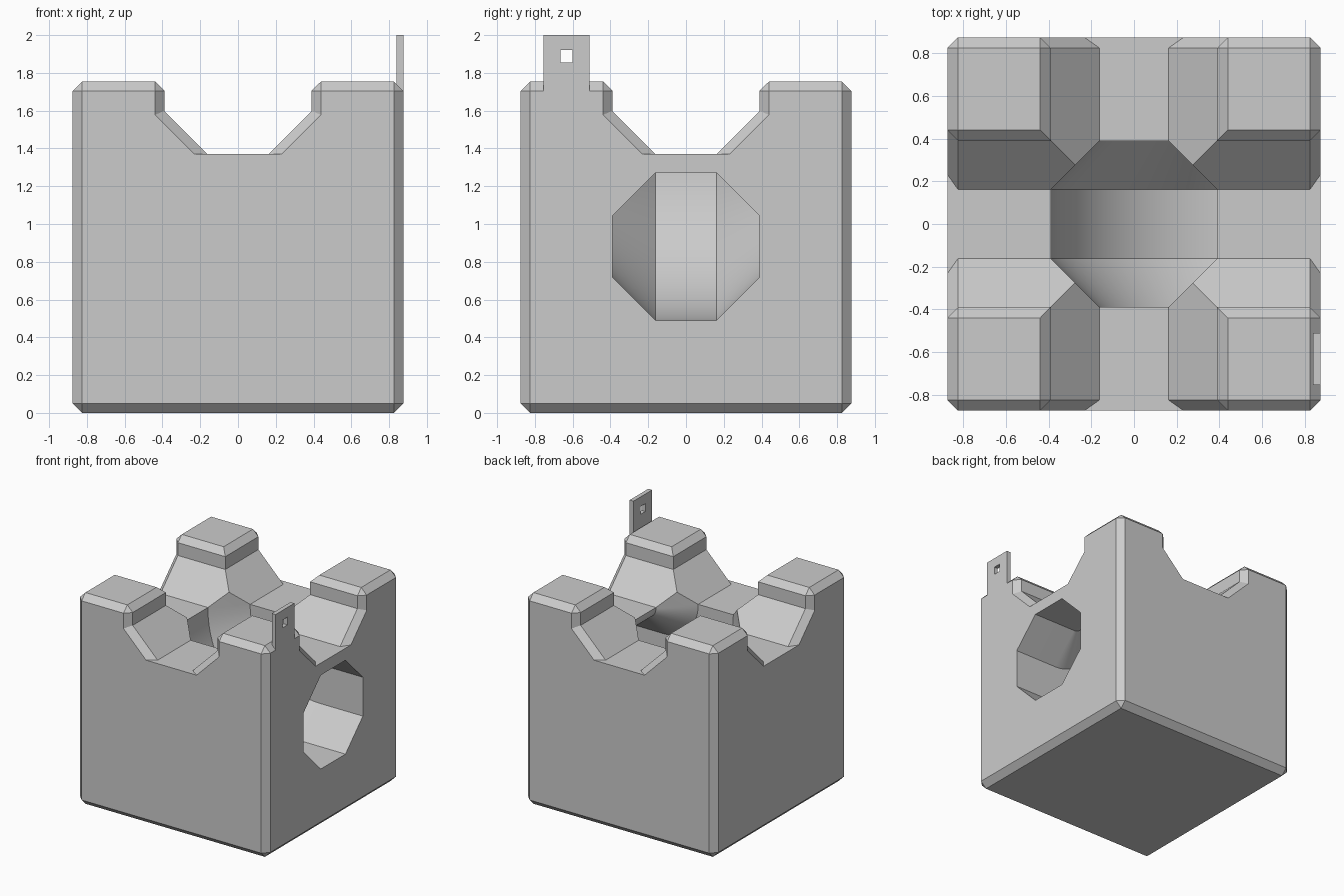
import bpy, bmesh, math

old = bpy.data.objects.get("Cube")
if old:
    bpy.data.objects.remove(old)

HALF, TOP = 0.875, 1.755      # block half width and height
BEVEL = 0.05
R = 0.39                      # octagon inner radius
FLAT = R * math.tan(math.pi / 8)
FLOOR = 1.37

grey = bpy.data.materials.new("light_grey")
grey.use_nodes = True
grey.diffuse_color = (0.6, 0.6, 0.6, 1)
grey.node_tree.nodes["Principled BSDF"].inputs["Base Color"].default_value = (0.6, 0.6, 0.6, 1)


def add_object(name, bm):
    bmesh.ops.recalc_face_normals(bm, faces=bm.faces)
    mesh = bpy.data.meshes.new(name)
    bm.to_mesh(mesh)
    bm.free()
    mesh.materials.append(grey)
    ob = bpy.data.objects.new(name, mesh)
    bpy.context.collection.objects.link(ob)
    return ob


def box(name, low, high, bevel=0):
    bm = bmesh.new()
    bmesh.ops.create_cube(bm, size=1)
    for v in bm.verts:
        v.co = [(a + b) / 2 + c * (b - a) for a, b, c in zip(low, high, v.co)]
    if bevel:
        bmesh.ops.bevel(bm, geom=bm.edges[:], offset=bevel, segments=1,
                        affect='EDGES', profile=0.5)
    return add_object(name, bm)


def loft(name, rings):
    """Closed solid through a list of equal-length rings."""
    bm = bmesh.new()
    loops = [[bm.verts.new(p) for p in ring] for ring in rings]
    n = len(loops[0])
    for a, b in zip(loops, loops[1:]):
        for i in range(n):
            j = (i + 1) % n
            bm.faces.new((a[i], a[j], b[j], b[i]))
    bm.faces.new(loops[0])
    bm.faces.new(loops[-1])
    return add_object(name, bm)


def cut(target, cutter):
    cutter.hide_render = True
    mod = target.modifiers.new("cut", 'BOOLEAN')
    mod.operation = 'DIFFERENCE'
    mod.solver = 'EXACT'
    mod.object = cutter
    bpy.ops.object.select_all(action='DESELECT')
    bpy.context.view_layer.objects.active = target
    target.select_set(True)
    bpy.ops.object.modifier_apply(modifier=mod.name)
    bpy.data.objects.remove(cutter)


def channel_section(flare):
    """Half-octagon groove whose sides widen by flare."""
    wall = R + flare
    toe = FLAT + flare * math.sqrt(2)
    lip = TOP - BEVEL
    right = [(toe, FLOOR), (wall, FLOOR + wall - toe), (wall, lip), (wall + 0.2, lip + 0.2)]
    return right + [(-x, z) for x, z in reversed(right)]


def channel(name, along_x):
    rings = []
    for sign, flares in ((-1, (2 * BEVEL, 0)), (1, (0, 2 * BEVEL))):
        for flare in flares:
            d = sign * (HALF - BEVEL + flare)
            rings.append([(d, s, z) if along_x else (s, d, z)
                          for s, z in channel_section(flare)])
    return loft(name, rings)


def bend():
    """Octagonal tube that drops from the top and turns to the left side."""
    inner = 0.09
    cx, cz = R + inner, 1.27 + inner
    rad = R / math.cos(math.pi / 8)
    angles = [math.pi / 8 + i * math.pi / 4 for i in range(8)]
    octagon = [(rad * math.cos(a), rad * math.sin(a)) for a in angles]
    steps = 20

    def ring(a, dx=0, dz=0):
        return [(cx - (cx + u) * math.cos(a) + dx, v, cz - (cx + u) * math.sin(a) + dz)
                for u, v in octagon]
    rings = [ring(0, dz=0.6)]
    rings += [ring(math.pi / 2 * i / steps) for i in range(steps + 1)]
    rings.append(ring(math.pi / 2, dx=0.6))
    return loft("bend_cutter", rings)


# Block with grooves and tunnel
block = box("track_block", (-HALF, -HALF, 0), (HALF, HALF, TOP), BEVEL)
cut(block, channel("groove_cutter_x", True))
cut(block, channel("groove_cutter_y", False))
cut(block, bend())

# Hanging tab with a square hole
tab = box("hanging_tab", (0.84, -0.755, TOP - BEVEL), (HALF, -0.51, 2))
cut(tab, box("tab_hole_cutter", (0.7, -0.665, 1.855), (1, -0.6, 1.92)))

for ob in (block, tab):
    bpy.ops.object.select_all(action='DESELECT')
    bpy.context.view_layer.objects.active = ob
    ob.select_set(True)
    bpy.ops.object.shade_smooth_by_angle(angle=math.radians(30))
